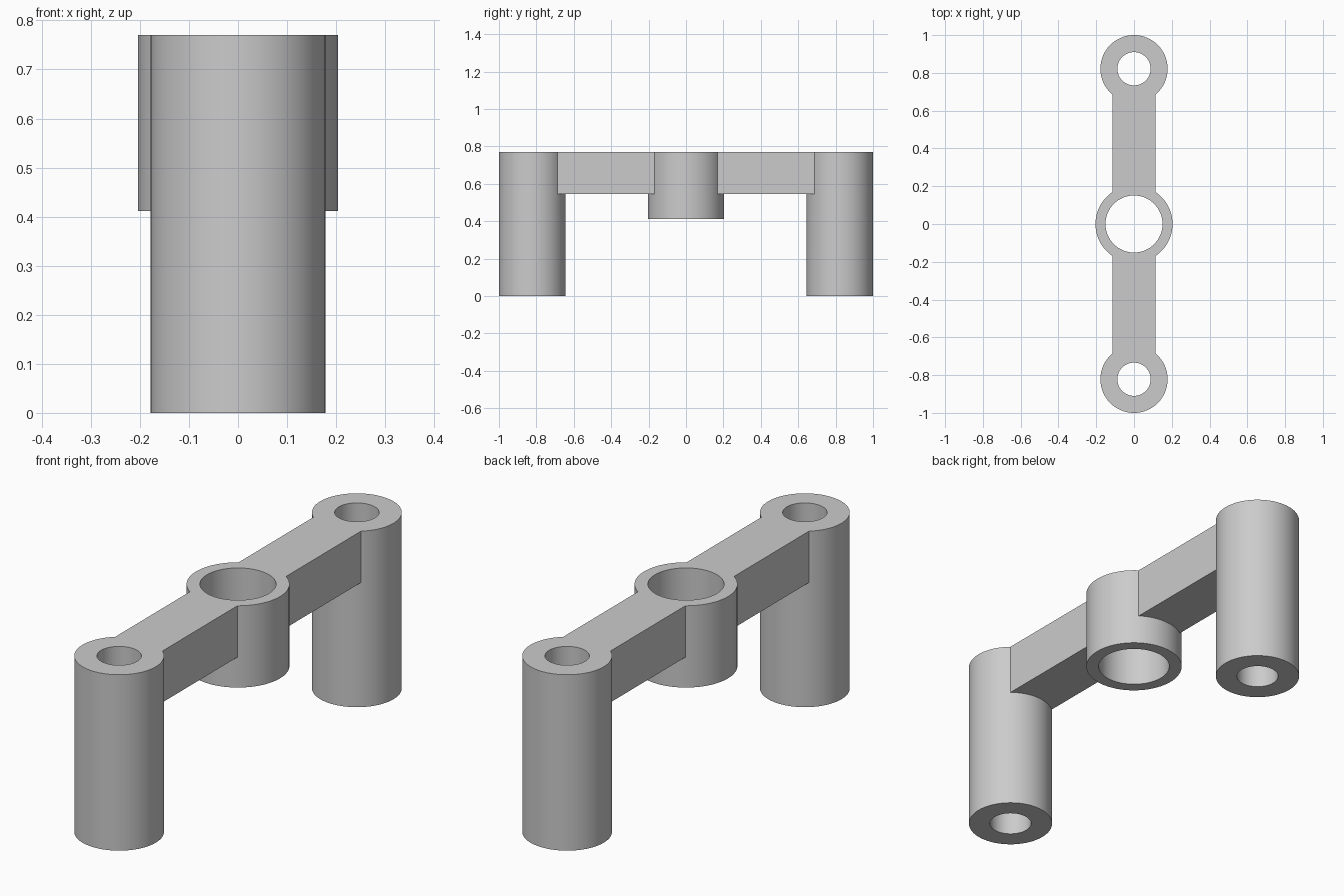
import bpy
import math

cube = bpy.data.objects.get("Cube")
if cube:
    bpy.data.objects.remove(cube, do_unlink=True)

TOP = 0.77
POST_Y, POST_R, POST_BORE = 0.822, 0.178, 0.088
HUB_R, HUB_BORE, HUB_BOTTOM = 0.204, 0.151, 0.412
ARM_WIDTH, ARM_BOTTOM = 0.23, 0.545

steel = bpy.data.materials.new("grey metal")
steel.use_nodes = True
grey = (0.6, 0.6, 0.6, 1)
steel.diffuse_color = grey
steel.node_tree.nodes["Principled BSDF"].inputs["Base Color"].default_value = grey


def cylinder(name, y, radius, bottom, top):
    bpy.ops.mesh.primitive_cylinder_add(vertices=96, radius=radius, depth=top - bottom,
                                        location=(0, y, (bottom + top) / 2))
    obj = bpy.context.object
    obj.name = name
    obj.data.materials.append(steel)
    return obj


def combine(target, other, operation):
    mod = target.modifiers.new(other.name, 'BOOLEAN')
    mod.operation = operation
    mod.solver = 'EXACT'
    mod.object = other
    bpy.context.view_layer.objects.active = target
    bpy.ops.object.modifier_apply(modifier=mod.name)
    bpy.data.objects.remove(other, do_unlink=True)


# Straight arm running between the two posts
bpy.ops.mesh.primitive_cube_add(size=1, location=(0, 0, (ARM_BOTTOM + TOP) / 2))
bracket = bpy.context.object
bracket.name = "bracket"
bracket.scale = (ARM_WIDTH, 2 * POST_Y, TOP - ARM_BOTTOM)
bpy.ops.object.transform_apply(location=True, scale=True)
bracket.data.materials.append(steel)

# Central hub and end posts, merged into one casting
combine(bracket, cylinder("hub", 0, HUB_R, HUB_BOTTOM, TOP), 'UNION')
for side in (-1, 1):
    combine(bracket, cylinder("post", side * POST_Y, POST_R, 0, TOP), 'UNION')

# Through bores
combine(bracket, cylinder("hub_bore", 0, HUB_BORE, -0.1, TOP + 0.1), 'DIFFERENCE')
for side in (-1, 1):
    combine(bracket, cylinder("post_bore", side * POST_Y, POST_BORE, -0.1, TOP + 0.1), 'DIFFERENCE')

# Smooth round walls with crisp rims
bpy.ops.object.select_all(action='DESELECT')
bracket.select_set(True)
bpy.context.view_layer.objects.active = bracket
bpy.ops.object.shade_smooth_by_angle(angle=math.radians(30))
